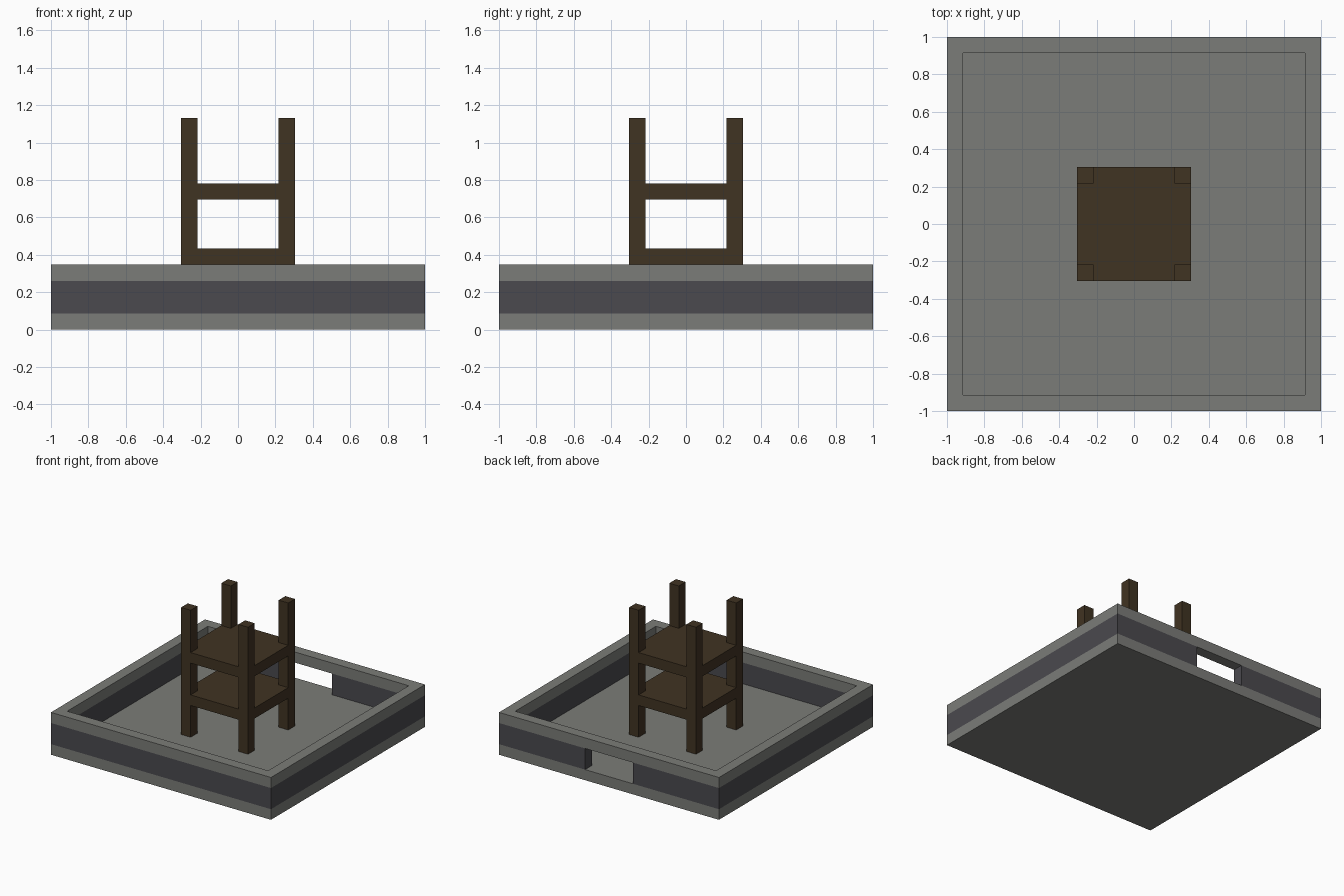
import bpy
import bmesh

cube = bpy.data.objects.get("Cube")
if cube:
    bpy.data.objects.remove(cube, do_unlink=True)

U = 2 / 23        # one block: every part is a whole number of these
EDGE = 11.5       # half width of the base, in blocks
HALF = 3.5        # half width of the stand, in blocks


def material(name, rgb):
    mat = bpy.data.materials.new(name)
    mat.use_nodes = True
    color = (*rgb, 1)
    mat.diffuse_color = color
    bsdf = next(n for n in mat.node_tree.nodes if n.type == 'BSDF_PRINCIPLED')
    bsdf.inputs["Base Color"].default_value = color
    return mat


stone = material("light stone", (0.198, 0.202, 0.188))
slate = material("dark slate", (0.069, 0.067, 0.077))
wood = material("dark wood", (0.051, 0.033, 0.016))


def plate(name, xs, ys, z0, z1, mat, keep=lambda i, j: True):
    """Flat sheet of the kept grid cells, thickened upward from z0 to z1."""
    bm = bmesh.new()
    for i in range(len(xs) - 1):
        for j in range(len(ys) - 1):
            if keep(i, j):
                corners = ((i, j), (i + 1, j), (i + 1, j + 1), (i, j + 1))
                bm.faces.new([bm.verts.new((xs[a] * U, ys[b] * U, z0 * U))
                              for a, b in corners])
    bmesh.ops.remove_doubles(bm, verts=bm.verts, dist=0.001)
    mesh = bpy.data.meshes.new(name)
    bm.to_mesh(mesh)
    bm.free()
    mesh.materials.append(mat)
    obj = bpy.data.objects.new(name, mesh)
    bpy.context.collection.objects.link(obj)
    solid = obj.modifiers.new("Thickness", 'SOLIDIFY')
    solid.thickness = (z1 - z0) * U
    solid.offset = 1
    return obj


# Base: floor slab, dark wall with an opening at the back, light rim
rim = (-EDGE, 1 - EDGE, EDGE - 1, EDGE)
wall_x = (-EDGE, 1 - EDGE, -2.5, 2.5, EDGE - 1, EDGE)
plate("floor_slab", (-EDGE, EDGE), (-EDGE, EDGE), 0, 1, stone)
plate("wall", wall_x, rim, 1, 3, slate,
      lambda i, j: i in (0, 4) or j == 0 or (j == 2 and i != 2))
plate("wall_rim", rim, rim, 3, 4, stone, lambda i, j: (i, j) != (1, 1))

# Stand: four posts and two shelves notched around them
span = (-HALF, 1 - HALF, HALF - 1, HALF)
for side, x in (("right", span[:2]), ("left", span[2:])):
    for end, y in (("front", span[:2]), ("back", span[2:])):
        plate(f"{end}_{side}_post", x, y, 1, 13, wood)
for name, z in (("lower_shelf", 4), ("upper_shelf", 8)):
    plate(name, span, span, z, z + 1, wood, lambda i, j: i == 1 or j == 1)
